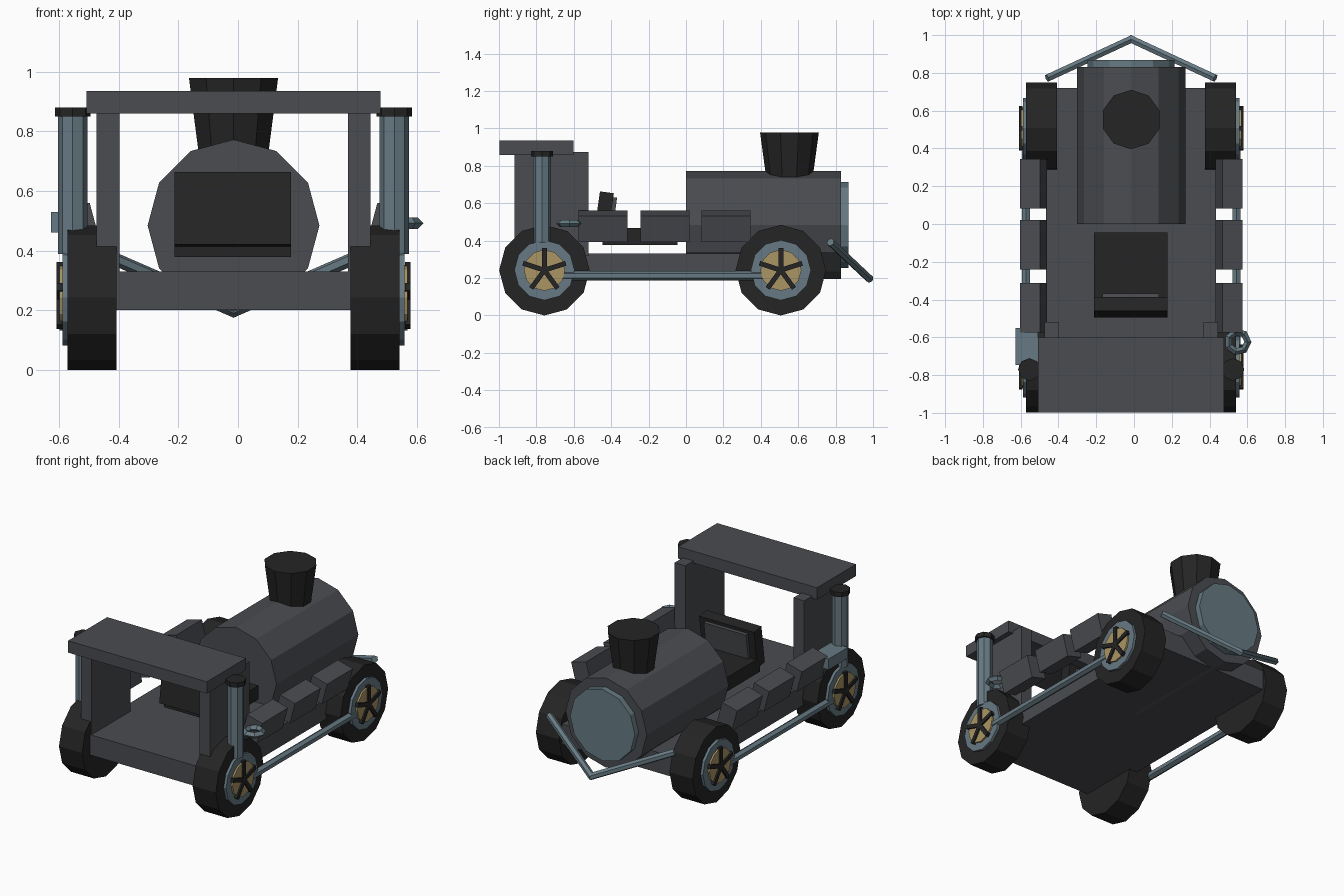
import bpy, bmesh, math
from mathutils import Matrix, Vector

if "Cube" in bpy.data.objects:
    bpy.data.objects.remove(bpy.data.objects["Cube"])

CX = -0.015  # centre line of the symmetric body


def material(name, rgb):
    m = bpy.data.materials.new(name)
    m.diffuse_color = (*rgb, 1)
    m.use_nodes = True
    m.node_tree.nodes["Principled BSDF"].inputs["Base Color"].default_value = m.diffuse_color
    return m


GREY = material("body grey", (0.068, 0.072, 0.081))
BLACK = material("black", (0.018, 0.018, 0.018))
STEEL = material("blue grey steel", (0.135, 0.195, 0.228))
GOLD = material("brass", (0.40, 0.30, 0.125))


def finish(name, bm, mat):
    bmesh.ops.recalc_face_normals(bm, faces=bm.faces)
    me = bpy.data.meshes.new(name)
    bm.to_mesh(me)
    bm.free()
    me.materials.append(mat)
    ob = bpy.data.objects.new(name, me)
    bpy.context.collection.objects.link(ob)
    return ob


def box(name, centre, size, mat, rot=Matrix()):
    bm = bmesh.new()
    bmesh.ops.create_cube(bm, size=1, matrix=Matrix.Translation(centre) @ rot @ Matrix.Diagonal((*size, 1)))
    return finish(name, bm, mat)


def tube(name, a, b, r1, mat, sides, r2=None):
    """Cylinder or cone from point a to point b."""
    a, b = Vector(a), Vector(b)
    d = b - a
    if abs(d.x) > 0.999 * d.length:
        rot = Matrix.Rotation(math.copysign(math.pi / 2, d.x), 4, 'Y')
    elif abs(d.y) > 0.999 * d.length:
        rot = Matrix.Rotation(-math.copysign(math.pi / 2, d.y), 4, 'X')
    else:
        rot = d.to_track_quat('Z', 'Y').to_matrix().to_4x4()
    bm = bmesh.new()
    bmesh.ops.create_cone(bm, cap_ends=True, segments=sides, radius1=r1,
                          radius2=r1 if r2 is None else r2, depth=d.length,
                          matrix=Matrix.Translation((a + b) / 2) @ rot)
    return finish(name, bm, mat)


# Chassis, boiler and chimney
box("chassis", (CX, -0.10, 0.265), (0.90, 1.64, 0.13), GREY)
tube("boiler", (CX, 0, 0.484), (CX, 0.83, 0.484), 0.288, GREY, 12)
tube("boiler_end_plate", (CX, 0.82, 0.484), (CX, 0.868, 0.484), 0.23, STEEL, 12)
tube("chimney", (CX, 0.553, 0.72), (CX, 0.553, 0.978), 0.122, BLACK, 10, 0.157)

# Cab roof
box("cab_roof", (CX, -0.80, 0.897), (0.985, 0.396, 0.076), GREY)

# Seat with a leaning backrest and a grey panel on it
lean = Matrix.Rotation(math.radians(-8), 4, 'X')
box("seat", (CX - 0.003, -0.246, 0.423), (0.39, 0.40, 0.09), BLACK)
box("seat_back", (CX - 0.003, -0.44, 0.537), (0.39, 0.075, 0.245), BLACK, lean)
box("seat_back_panel", (CX - 0.003, -0.394, 0.537), (0.30, 0.025, 0.19), GREY, lean)

for s, side in ((-1, "left"), (1, "right")):
    def X(v):
        return CX + s * v

    # Cab wall and exhaust pipe
    box(f"cab_wall_{side}", (X(0.421), -0.718, 0.595), (0.076, 0.396, 0.556), GREY)
    tube(f"pipe_{side}", (X(0.539), -0.77, 0.388), (X(0.539), -0.77, 0.86), 0.049, STEEL, 8)
    tube(f"pipe_cap_{side}", (X(0.539), -0.77, 0.85), (X(0.539), -0.77, 0.88), 0.06, BLACK, 8)

    # Tilted side boxes
    tilt = Matrix.Rotation(math.radians(15 * s), 4, 'Y')
    for i, y in enumerate((-0.444, -0.111, 0.214)):
        box(f"side_box_{side}_{i + 1}", (X(0.517), y, 0.477), (0.11, 0.262, 0.143), GREY, tilt)

    # Wheels: tyre, rim, hub plate and five spokes
    for y, end in ((-0.757, "front"), (0.507, "rear")):
        tag = f"{end}_{side}"
        z = 0.242
        tube(f"tyre_{tag}", (X(0.392), y, z), (X(0.556), y, z), 0.242, BLACK, 12)
        tube(f"rim_{tag}", (X(0.50), y, z), (X(0.573), y, z), 0.161, STEEL, 12)
        tube(f"hub_plate_{tag}", (X(0.55), y, z), (X(0.584), y, z), 0.11, GOLD, 12)
        for k in range(5):
            turn = Matrix.Rotation(math.tau * k / 5, 4, 'X')
            mid = Vector((X(0.584), y, z)) + turn @ Vector((0, 0, 0.06))
            box(f"spoke_{tag}_{k + 1}", mid, (0.02, 0.026, 0.12), BLACK, turn)

    # Coupling rod between the wheels
    tube(f"coupling_rod_{side}", (X(0.557), -0.70, 0.213), (X(0.557), 0.45, 0.213), 0.025, STEEL, 6)

    # Half of the V-shaped rear bumper
    tube(f"rear_bumper_{side}", (X(0.445), 0.772, 0.392), (X(-0.008), 0.982, 0.195), 0.022, STEEL, 6)

# Small steel box on the left, beside the pipe
box("left_steel_box", (-0.567, -0.648, 0.495), (0.12, 0.196, 0.07), STEEL)

# Faceted ring on the right, beside the pipe
bm = bmesh.new()
bmesh.ops.create_circle(bm, segments=4, radius=0.019,
                        matrix=Matrix.Translation((0.603, -0.624, 0.492)) @ Matrix.Rotation(math.pi / 2, 4, 'X'))
bmesh.ops.spin(bm, geom=bm.verts[:] + bm.edges[:], cent=(0.55, -0.624, 0.492), axis=(0, 0, 1),
               angle=math.tau, steps=7, use_merge=True)
bmesh.ops.remove_doubles(bm, verts=bm.verts, dist=0.0005)
finish("right_ring", bm, STEEL)
